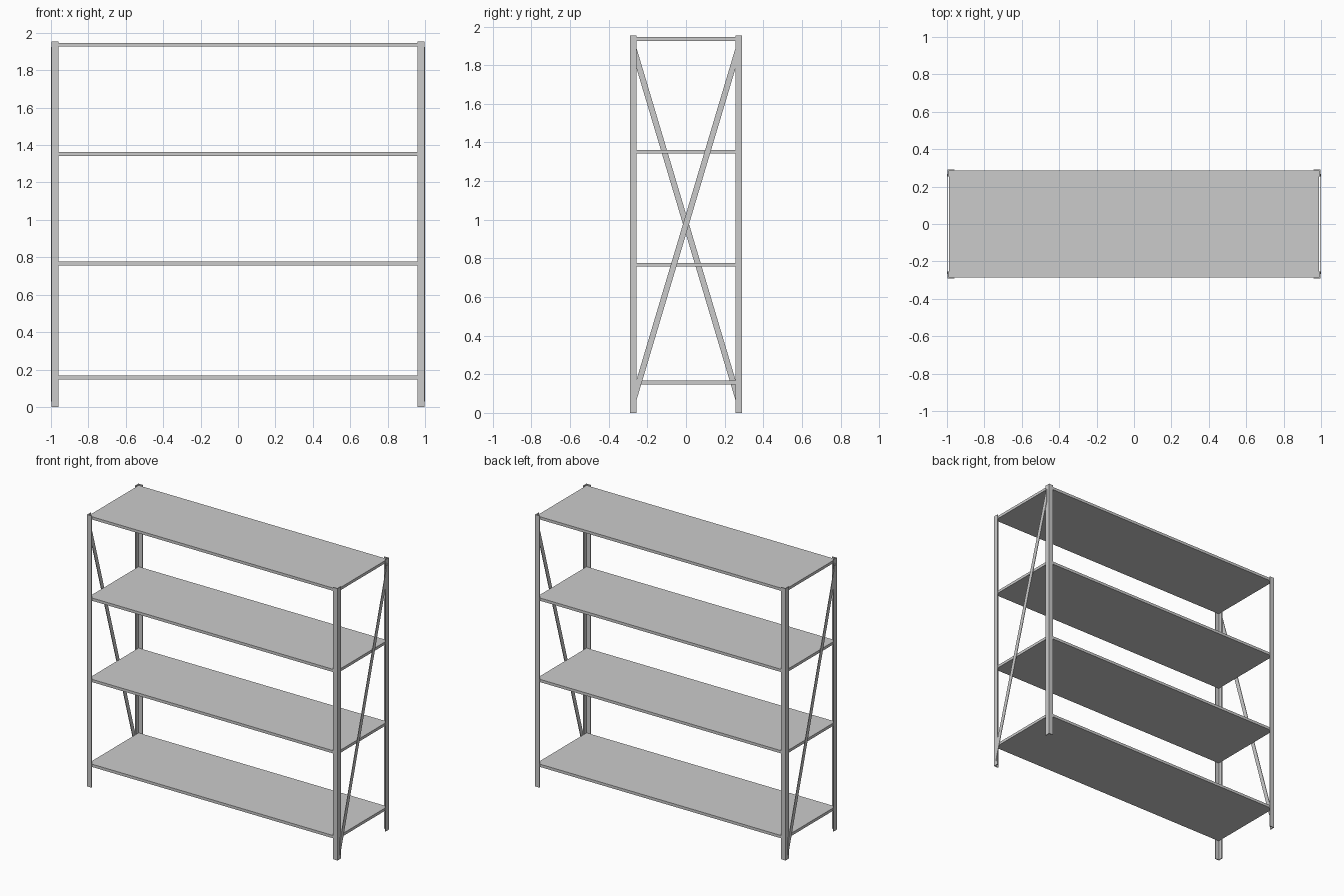
import bpy

if "Cube" in bpy.data.objects:
    bpy.data.objects.remove(bpy.data.objects["Cube"])

HX, HY, H = 0.996, 0.291, 1.955   # outer post corner and height
W, T = 0.036, 0.006               # angle-iron flange width and thickness


def prism(name, base, offset):
    """Extrude a closed planar outline along an offset vector."""
    n = len(base)
    verts = list(base) + [tuple(a + b for a, b in zip(p, offset)) for p in base]
    faces = [tuple(range(n))[::-1], tuple(range(n, 2 * n))]
    faces += [(i, (i + 1) % n, (i + 1) % n + n, i + n) for i in range(n)]
    mesh = bpy.data.meshes.new(name)
    mesh.from_pydata(verts, [], faces)
    obj = bpy.data.objects.new(name, mesh)
    bpy.context.collection.objects.link(obj)
    # consistent outward normals
    import bmesh
    bm = bmesh.new()
    bm.from_mesh(mesh)
    bmesh.ops.recalc_face_normals(bm, faces=bm.faces)
    bm.to_mesh(mesh)
    bm.free()
    return obj


# L-section corner posts
angle = [(0, 0), (W, 0), (W, T), (T, T), (T, W), (0, W)]
for sx, side in ((-1, "left"), (1, "right")):
    for sy, end in ((-1, "front"), (1, "back")):
        outline = [(sx * (HX - u), sy * (HY - v), 0) for u, v in angle]
        prism(f"{end}_{side}_post", outline, (0, 0, H))

# Four solid shelves
SX, SY = HX - T, HY - T
for i, z in enumerate((0.147, 0.757, 1.342, 1.926)):
    outline = [(-SX, -SY, z), (SX, -SY, z), (SX, SY, z), (-SX, SY, z)]
    prism(f"shelf_{i + 1}", outline, (0, 0, 0.02))

# One flat diagonal brace on each end, mirrored by a half turn
strip = [(-0.267, 0.03), (0.267, 1.82), (0.267, 1.925), (-0.267, 0.135)]
for s, side in ((1, "right"), (-1, "left")):
    outline = [(s * HX, s * y, z) for y, z in strip]
    prism(f"{side}_brace", outline, (s * 0.004, 0, 0))
